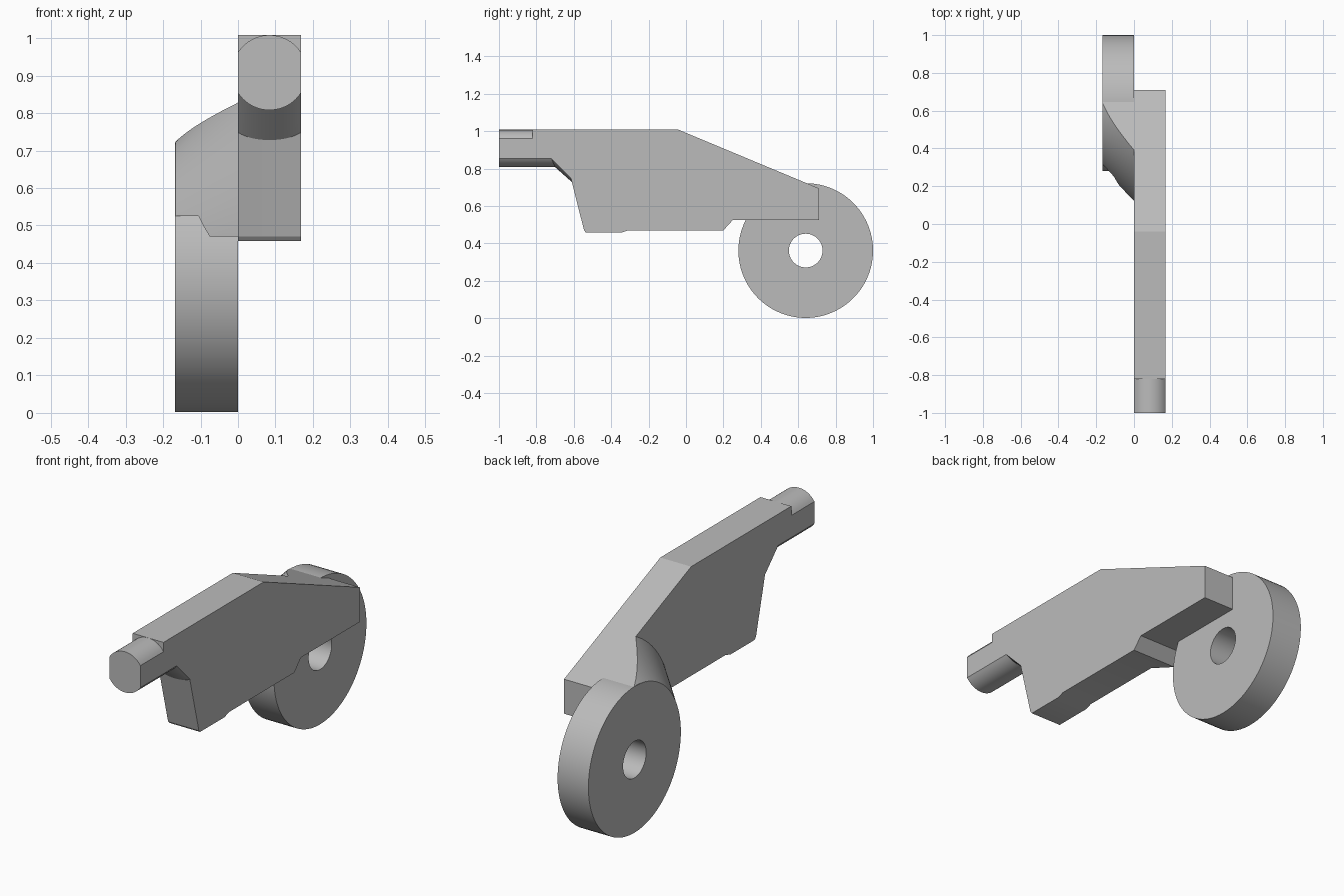
import bpy, bmesh, math
from mathutils import Matrix, Vector

if "Cube" in bpy.data.objects:
    bpy.data.objects.remove(bpy.data.objects["Cube"], do_unlink=True)

WIDTH = 0.168          # thickness of the bar and of the disc
TOP = 1.008
PIN_R = 0.1            # radius of the rounded nose
AXLE = Vector((0, 0.64, 0.362))
DISC_R, HOLE_R = 0.36, 0.09

grey = bpy.data.materials.new("plain_grey")
grey.use_nodes = True
colour = (0.5, 0.5, 0.5, 1)
grey.diffuse_color = colour
grey.node_tree.nodes["Principled BSDF"].inputs["Base Color"].default_value = colour


def finish(bm, name):
    bmesh.ops.recalc_face_normals(bm, faces=bm.faces)
    mesh = bpy.data.meshes.new(name)
    bm.to_mesh(mesh)
    bm.free()
    mesh.materials.append(grey)
    obj = bpy.data.objects.new(name, mesh)
    bpy.context.collection.objects.link(obj)
    return obj


def loft(name, slices):
    """Join equal-length outlines, given as (x, [(y, z), ...]), and cap the ends."""
    bm = bmesh.new()
    rings = [[bm.verts.new((x, y, z)) for y, z in pts] for x, pts in slices]
    for a, b in zip(rings, rings[1:]):
        for i in range(len(a)):
            j = (i + 1) % len(a)
            bm.faces.new((a[i], a[j], b[j], b[i]))
    bm.faces.new(rings[0])
    bm.faces.new(rings[-1])
    bmesh.ops.remove_doubles(bm, verts=bm.verts, dist=1e-5)
    return finish(bm, name)


def side_outline(drop):
    """Side outline of the bar; drop is how far the nose rounds off here."""
    top, low = TOP - drop, TOP - 2 * PIN_R + drop
    return [(-1, top), (-0.82, top), (-0.82, TOP), (-0.04, TOP),
            (0.71, 0.695), (0.71, 0.525), (0.25, 0.525), (0.2, 0.47),
            (-0.31, 0.47), (-0.345, 0.458), (-0.535, 0.458), (-0.545, 0.47),
            (-0.61 - drop * 0.12, 0.728 + drop * 0.45),
            (-0.7 - drop * 0.42, low), (-1, low)]


# Bar with rounded nose
steps = 24
slices = []
for i in range(steps + 1):
    x = WIDTH * i / steps
    off = x - WIDTH / 2
    slices.append((x, side_outline(PIN_R - math.sqrt(PIN_R ** 2 - off ** 2))))
bar = loft("lever_bar", slices)

# Disc with a through hole
bm = bmesh.new()
corners = [bm.verts.new(AXLE + Vector((x, 0, r))) for x, r in
           ((-WIDTH, HOLE_R), (0, HOLE_R), (0, DISC_R), (-WIDTH, DISC_R))]
edges = [bm.edges.new((corners[i], corners[(i + 1) % 4])) for i in range(4)]
bmesh.ops.spin(bm, geom=corners + edges, cent=AXLE, axis=(1, 0, 0),
               angle=math.tau, steps=96, use_duplicate=False)
bmesh.ops.remove_doubles(bm, verts=bm.verts, dist=1e-4)
disc = finish(bm, "pivot_disc")

# Conical gusset between bar and disc
outline = side_outline(0)
gusset = loft("conical_gusset", [(-WIDTH + 0.001, outline), (0, outline)])
bm = bmesh.new()
over = 0.02
bmesh.ops.create_cone(bm, cap_ends=True, segments=128, radius1=DISC_R - over,
                      radius2=DISC_R + WIDTH + over, depth=WIDTH + 2 * over,
                      matrix=Matrix.Translation(AXLE - Vector((WIDTH / 2, 0, 0)))
                      @ Matrix.Rotation(math.pi / 2, 4, 'Y'))
cone = finish(bm, "gusset_cutter")
cone.hide_render = True
cut = gusset.modifiers.new("cone_trim", 'BOOLEAN')
cut.operation, cut.object, cut.solver = 'INTERSECT', cone, 'EXACT'
bpy.context.view_layer.objects.active = gusset
bpy.ops.object.select_all(action='DESELECT')
gusset.select_set(True)
bpy.ops.object.modifier_apply(modifier=cut.name)
bpy.data.objects.remove(cone, do_unlink=True)

# Smooth the curved walls, keep the edges sharp
for obj in (bar, disc, gusset):
    obj.select_set(True)
bpy.ops.object.shade_smooth_by_angle(angle=math.radians(20))
